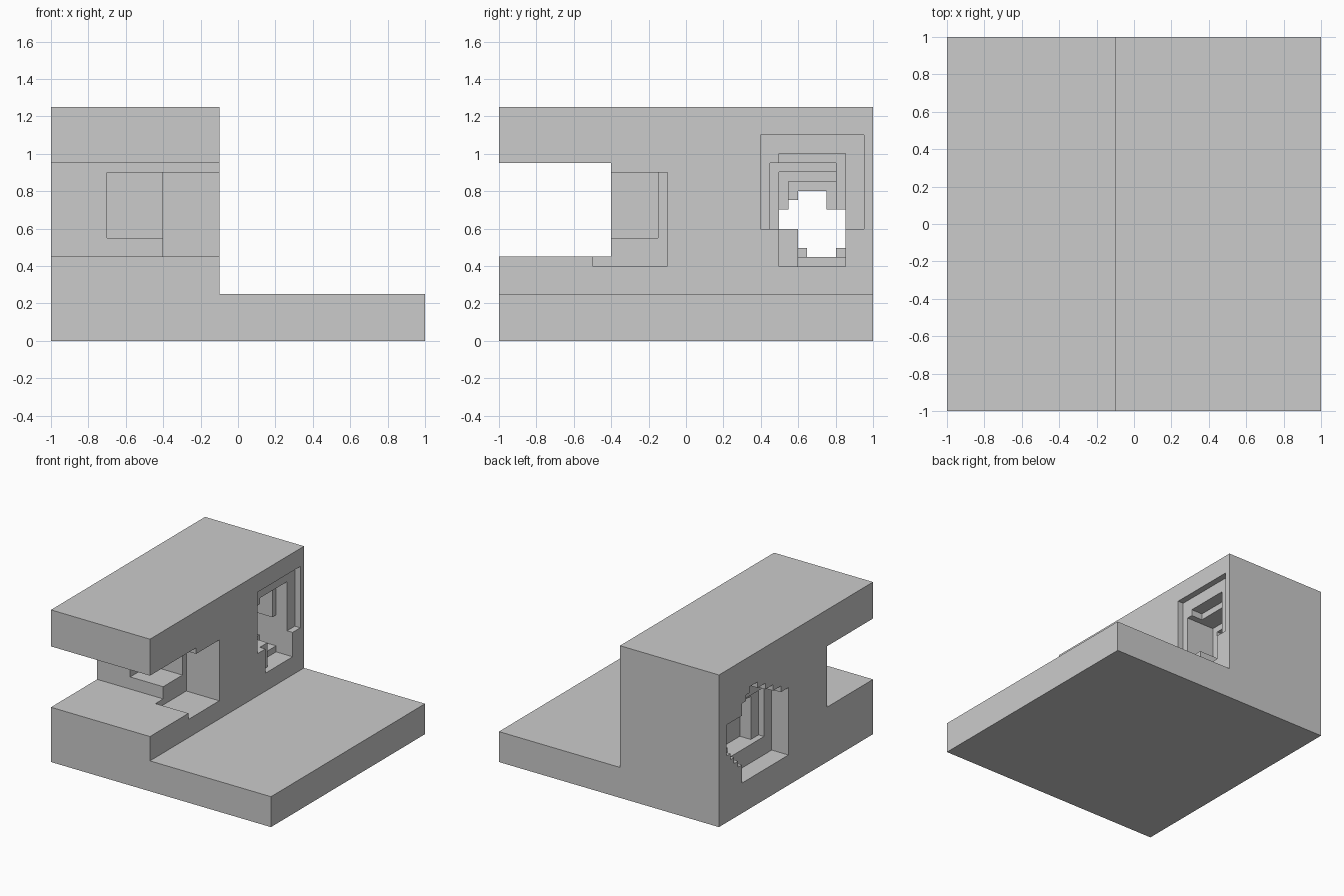
import bpy, bmesh
from mathutils import Vector

if "Cube" in bpy.data.objects:
    bpy.data.objects.remove(bpy.data.objects["Cube"])

E = 0.002  # small overlap so neighbouring cutters merge cleanly


def box_into(bm, x0, x1, y0, y1, z0, z1):
    geom = bmesh.ops.create_cube(bm, size=1)
    size = Vector((x1 - x0, y1 - y0, z1 - z0))
    mid = Vector((x0 + x1, y0 + y1, z0 + z1)) / 2
    for v in geom["verts"]:
        v.co = Vector(a * b for a, b in zip(v.co, size)) + mid


def make_object(name, bm):
    me = bpy.data.meshes.new(name)
    bm.to_mesh(me)
    bm.free()
    ob = bpy.data.objects.new(name, me)
    bpy.context.collection.objects.link(ob)
    return ob


def carve(target, name, *box):
    bm = bmesh.new()
    box_into(bm, *box)
    cutter = make_object(name, bm)
    cutter.hide_render = True
    cutter.hide_viewport = True
    cutter.display_type = 'WIRE'
    mod = target.modifiers.new(name, 'BOOLEAN')
    mod.operation = 'DIFFERENCE'
    mod.solver = 'EXACT'
    mod.object = cutter


# Stepped body: low floor slab and tall wall, one extruded L profile
profile = [(-1, 0), (1, 0), (1, 0.25), (-0.1, 0.25), (-0.1, 1.25), (-1, 1.25)]
bm = bmesh.new()
face = bm.faces.new([bm.verts.new((x, -1, z)) for x, z in profile])
ext = bmesh.ops.extrude_face_region(bm, geom=[face])
bmesh.ops.translate(bm, vec=(0, 2, 0),
                    verts=[g for g in ext["geom"] if isinstance(g, bmesh.types.BMVert)])
bmesh.ops.recalc_face_normals(bm, faces=bm.faces)
body = make_object("stepped_wall", bm)

# Front slot through the wall and its two inner pockets
carve(body, "front_slot", -1.1, 0, -1.1, -0.4, 0.45, 0.95)
carve(body, "side_pocket", -0.4, 0, -0.5, -0.1, 0.4, 0.9)
carve(body, "inner_pocket", -0.7, -0.4 + E, -0.4 - E, -0.15, 0.55, 0.9)

# Stepped tunnel: layers from the right mouth to the left mouth,
# each a depth range and its (y0, y1, z0, z1) openings
layers = [
    (-0.15, -0.05, [(.4, .95, .6, 1.1), (.5, .85, .4, .6)]),
    (-0.25, -0.15, [(.5, .85, .6, 1.0), (.45, .5, .6, .95), (.6, .85, .4, .6)]),
    (-0.40, -0.25, [(.45, .8, .6, .95), (.6, .85, .45, .7)]),
    (-0.55, -0.40, [(.5, .8, .6, .9), (.6, .85, .5, .7), (.65, .8, .45, .5)]),
    (-0.70, -0.55, [(.55, .8, .7, .85), (.5, .85, .6, .7), (.6, .85, .5, .6),
                    (.65, .8, .45, .5)]),
    (-0.80, -0.70, [(.3, .6, .4, .75), (.5, .85, .45, .7), (.6, .75, .7, .8)]),
    (-0.85, -0.80, [(.2, .85, .4, .8)]),
    (-1.05, -0.85, [(.1, .7, .25, .8), (.7, .9, .55, .8), (.2, .7, .8, .85),
                    (.3, .7, .85, .9), (.4, .65, .9, .95), (.5, .6, .95, 1.0),
                    (.7, .85, .5, .55), (.7, .8, .45, .5), (.7, .75, .4, .45)]),
]
for i, (x0, x1, openings) in enumerate(layers):
    for j, (y0, y1, z0, z1) in enumerate(openings):
        carve(body, f"tunnel_cut_{i}_{j}", x0, x1 + E, y0 - E, y1 + E, z0 - E, z1 + E)
